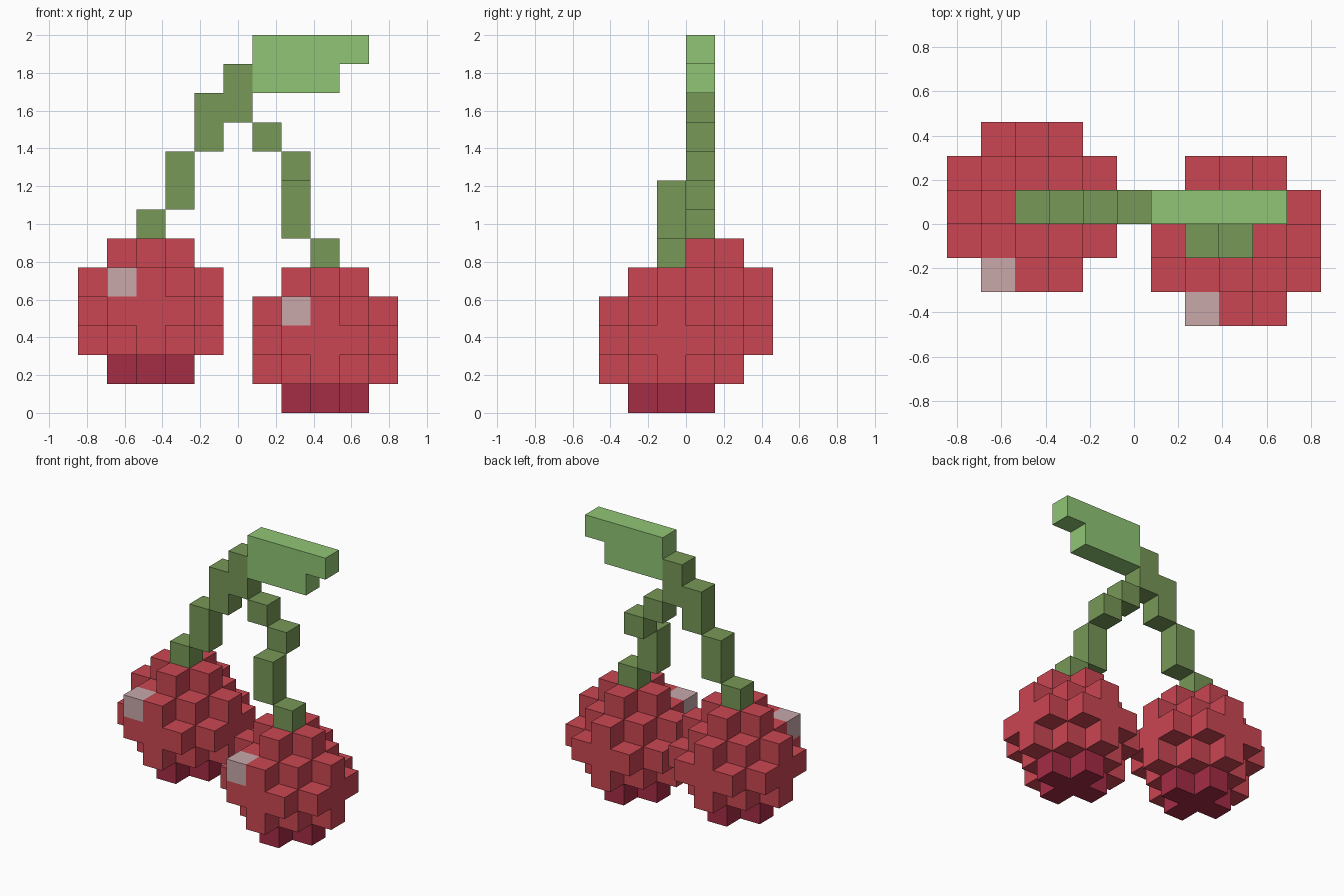
import bpy, bmesh, math
from mathutils import Vector

if "Cube" in bpy.data.objects:
    bpy.data.objects.remove(bpy.data.objects["Cube"])

V = 2 / 13                                   # edge of one block
ORIGIN = Vector((-5.5 * V, -3 * V, 0))


def material(name, srgb):
    m = bpy.data.materials.new(name)
    lin = [((c / 255 + 0.055) / 1.055) ** 2.4 for c in srgb]
    m.diffuse_color = (*lin, 1)
    m.use_nodes = True
    m.node_tree.nodes["Principled BSDF"].inputs["Base Color"].default_value = m.diffuse_color
    return m


RED = material("cherry red", (202, 70, 82))
DARK = material("dark red", (165, 44, 69))
STEM = material("stem green", (119, 152, 87))
LEAF = material("leaf green", (144, 197, 117))
SHINE = material("pale pink", (200, 168, 170))


def column(i, j, k0, k1):
    return {(i, j, k) for k in range(k0, k1 + 1)}


def ball(c):
    """Blocky ball, five blocks across, with plus-shaped ends."""
    r = range(-2, 3)
    return {(c[0] + a, c[1] + b, c[2] + d) for a in r for b in r for d in r
            if a * a + b * b + d * d <= 5}


left_c, right_c = (2, 3, 3), (8, 2, 2)


def shine(c):
    return {(c[0] - 1, c[1] - 2, c[2] + 1)}


# Each part: name, blocks, materials, height of the darker bottom layer
parts = [
    ("left_cherry", ball(left_c), [RED, DARK], left_c[2] - 2),
    ("right_cherry", ball(right_c), [RED, DARK], right_c[2] - 2),
    ("left_highlight", shine(left_c), [SHINE], None),
    ("right_highlight", shine(right_c), [SHINE], None),
    ("left_stem", column(2, 3, 6, 6) | column(3, 3, 7, 8)
     | column(4, 3, 9, 10) | column(5, 3, 10, 11), [STEM], None),
    ("right_stem", column(6, 3, 9, 9) | column(7, 3, 8, 8)
     | column(7, 2, 6, 7) | column(8, 2, 5, 5), [STEM], None),
    ("leaf", {(i, 3, 11) for i in range(6, 9)}
     | {(i, 3, 12) for i in range(6, 10)}, [LEAF], None),
]
filled = set().union(*(p[1] for p in parts))


def build(name, blocks, mats, dark_layer):
    """Make the outer faces of a set of blocks, then merge flat regions."""
    bm = bmesh.new()
    for block in sorted(blocks):
        centre = Vector(block) + Vector((0.5, 0.5, 0.5))
        for axis in range(3):
            for sign in (-1, 1):
                n = Vector((0, 0, 0))
                n[axis] = sign
                if tuple(int(b + d) for b, d in zip(block, n)) in filled:
                    continue
                u = Vector((0, 0, 0))
                u[(axis + 1) % 3] = 0.5
                w = n.cross(u)
                mid = centre + n * 0.5
                corners = [mid - u - w, mid + u - w, mid + u + w, mid - u + w]
                f = bm.faces.new([bm.verts.new(ORIGIN + p * V) for p in corners])
                f.material_index = 1 if block[2] == dark_layer else 0
    bmesh.ops.remove_doubles(bm, verts=bm.verts, dist=V * 0.01)
    bmesh.ops.dissolve_limit(bm, angle_limit=math.radians(1), verts=bm.verts,
                             edges=bm.edges, delimit={'MATERIAL'})
    me = bpy.data.meshes.new(name)
    bm.to_mesh(me)
    bm.free()
    for m in mats:
        me.materials.append(m)
    bpy.context.collection.objects.link(bpy.data.objects.new(name, me))


for part in parts:
    build(*part)
